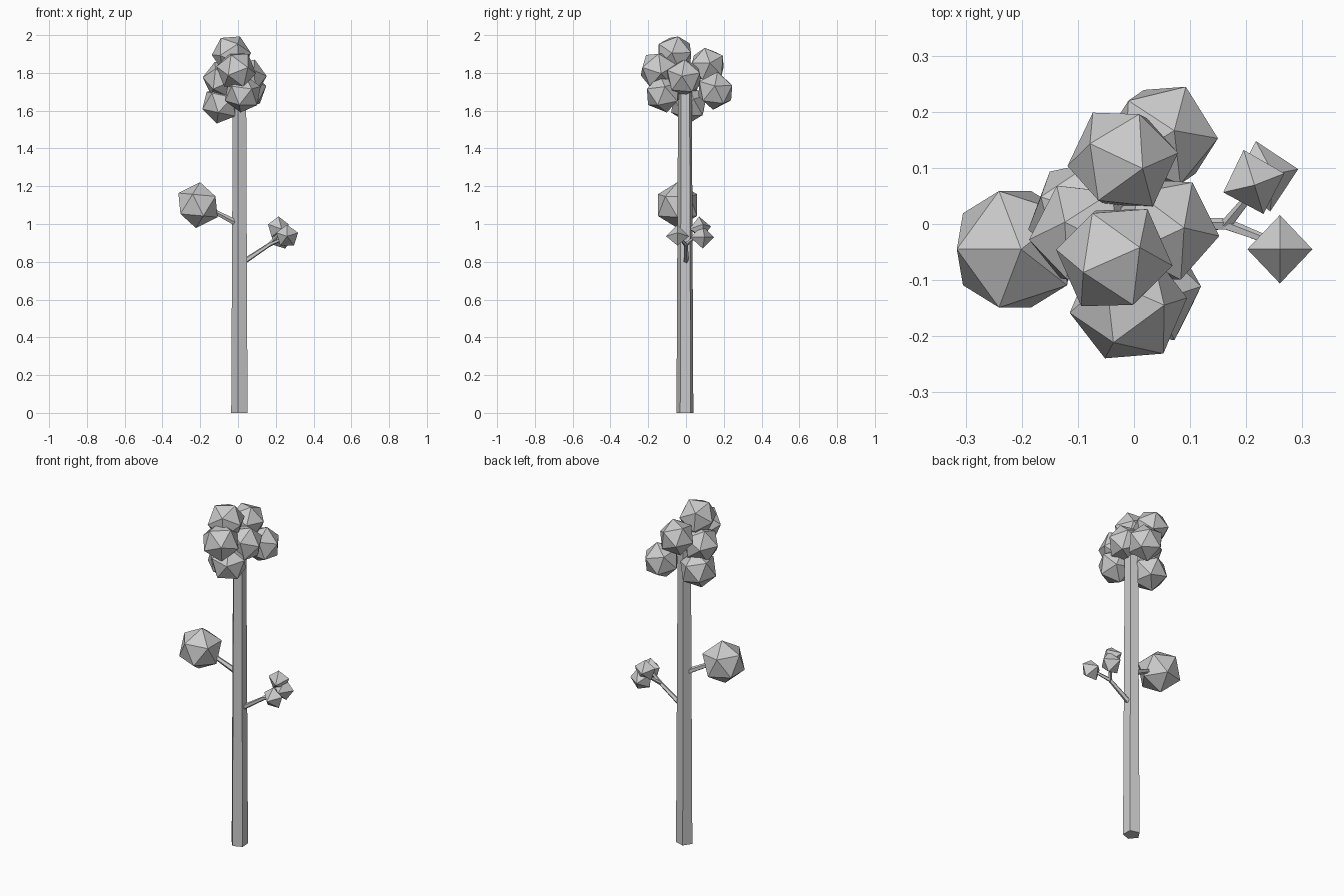
import bpy, bmesh, math, random
from mathutils import Vector, Matrix, Euler

if "Cube" in bpy.data.objects:
    bpy.data.objects.remove(bpy.data.objects["Cube"])

random.seed(4)


def finish(name, bm):
    bmesh.ops.recalc_face_normals(bm, faces=bm.faces)
    mesh = bpy.data.meshes.new(name)
    bm.to_mesh(mesh)
    bm.free()
    ob = bpy.data.objects.new(name, mesh)
    bpy.context.collection.objects.link(ob)
    return ob


def limb(name, a, b, r1, r2, sides=5, spin=0):
    """Tapered prism from a to b."""
    a, b = Vector(a), Vector(b)
    d = b - a
    rot = d.to_track_quat('Z', 'Y').to_matrix().to_4x4() if d.xy.length > 0.03 else Matrix()
    bm = bmesh.new()
    bmesh.ops.create_cone(bm, cap_ends=True, segments=sides, radius1=r1, radius2=r2, depth=d.length)
    # turn the first corner to the requested angle
    v = bm.verts[:][0].co
    turn = Matrix.Rotation(math.radians(spin) - math.atan2(v.y, v.x), 4, 'Z')
    bmesh.ops.transform(bm, matrix=Matrix.Translation((a + b) / 2) @ rot @ turn, verts=bm.verts)
    return finish(name, bm)


def clump(name, c, r, rot):
    """Flat-faced 20-sided leaf ball."""
    bm = bmesh.new()
    bmesh.ops.create_icosphere(bm, subdivisions=1, radius=r,
                               matrix=Matrix.Translation(c) @ Euler(rot).to_matrix().to_4x4())
    return finish(name, bm)


def bud(name, c, r, tilt):
    """Small five-sided double pyramid, axis along y, one corner up."""
    bm = bmesh.new()
    ring = [bm.verts.new((r * math.sin(i * math.tau / 5), 0, r * math.cos(i * math.tau / 5))) for i in range(5)]
    tips = [bm.verts.new((0, s * r, 0)) for s in (-1, 1)]
    for i in range(5):
        for t in tips:
            bm.faces.new((ring[i], ring[(i + 1) % 5], t))
    bmesh.ops.transform(bm, matrix=Matrix.Translation(c) @ Euler(tilt).to_matrix().to_4x4(), verts=bm.verts)
    return finish(name, bm)


# Trunk
limb("trunk", (0.008, -0.006, 0), (0.014, -0.004, 1.75), 0.047, 0.038, 5, 39)

# Crown: overlapping leaf clumps
crown = [
    ((-0.035, -0.06, 1.90), 0.105),
    ((-0.02, 0.115, 1.84), 0.100),
    ((0.05, 0.155, 1.705), 0.103),
    ((-0.01, -0.145, 1.815), 0.107),
    ((0.025, -0.12, 1.69), 0.102),
    ((-0.09, 0.015, 1.635), 0.105),
    ((-0.085, -0.02, 1.765), 0.103),
    ((0.05, -0.01, 1.775), 0.103),
]
for i, (c, r) in enumerate(crown):
    clump(f"crown_leaves_{i + 1}", c, r, [random.uniform(0, math.tau) for _ in range(3)])

# Left branch with one large clump
limb("left_branch", (0, -0.005, 1.0), (-0.18, -0.04, 1.095), 0.017, 0.011)
clump("left_leaves", (-0.212, -0.045, 1.10), 0.122, (0, math.radians(-58.28), 0))

# Right forked branch with three buds
fork = (0.165, -0.001, 0.89)
limb("right_branch", (0.03, 0, 0.80), fork, 0.015, 0.011)
limb("right_twig_front", fork, (0.255, -0.035, 0.93), 0.011, 0.007)
limb("right_twig_back", fork, (0.215, 0.06, 0.945), 0.011, 0.007)
bud("right_leaves_front", (0.26, -0.045, 0.935), 0.061, (0, 0, 0))
bud("right_leaves_top", (0.213, 0.075, 0.98), 0.06, (0.1, 0, 0.3))
bud("right_leaves_back", (0.23, 0.085, 0.93), 0.064, (0, 0.3, 0.2))
